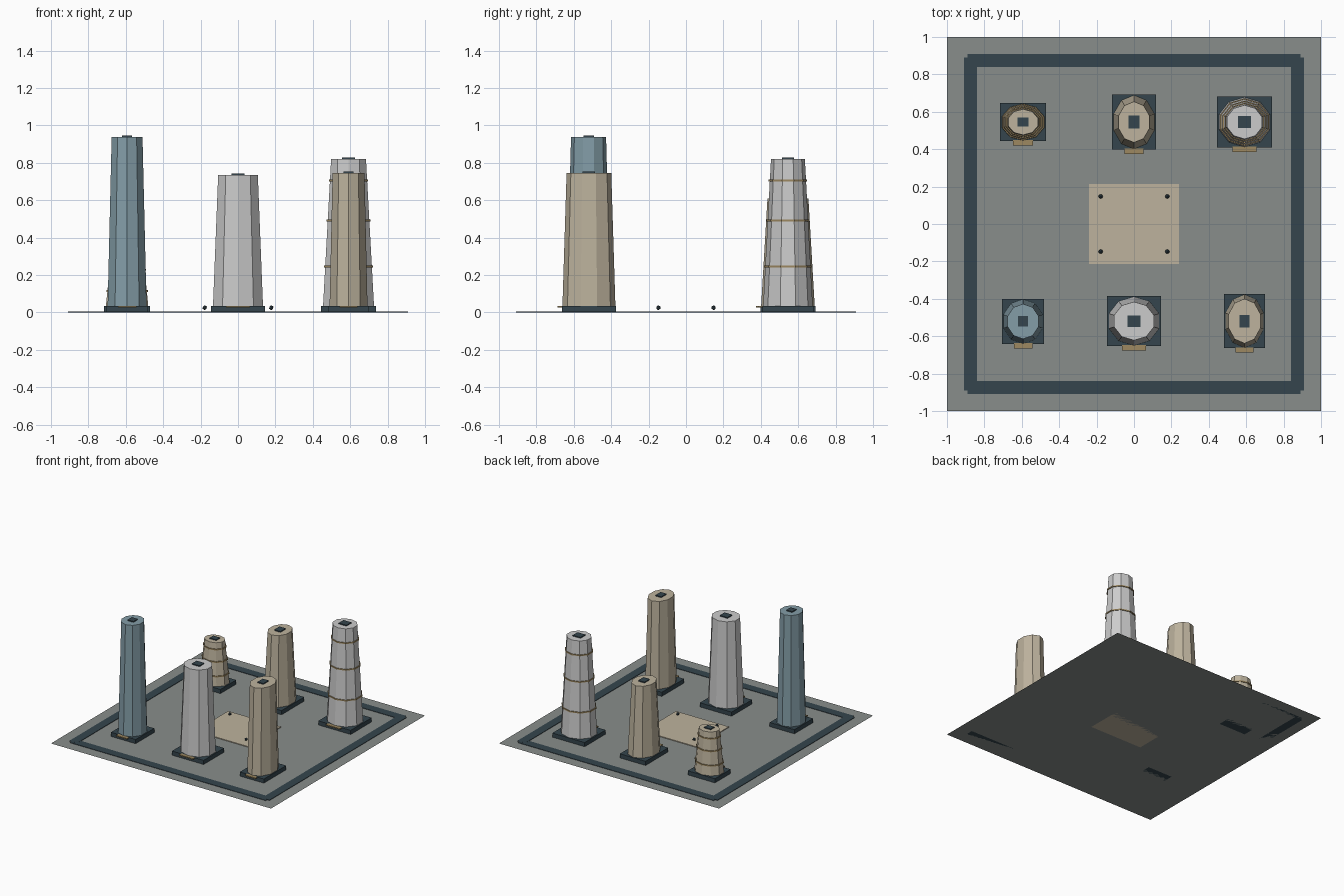
import bpy, bmesh, math

if "Cube" in bpy.data.objects:
    bpy.data.objects.remove(bpy.data.objects["Cube"])

def material(name, col):
    m = bpy.data.materials.new(name)
    m.diffuse_color = (*col, 1)
    m.use_nodes = True
    m.node_tree.nodes["Principled BSDF"].inputs["Base Color"].default_value = m.diffuse_color
    return m

GROUND = material("paving", (0.25, 0.27, 0.26))
DARK = material("dark_slate", (0.035, 0.06, 0.075))
SAND = material("sand", (0.51, 0.45, 0.34))
OCHRE = material("ochre", (0.34, 0.25, 0.12))
BLUE = material("blue_grey", (0.23, 0.34, 0.39))
PALE = material("pale_stone", (0.54, 0.57, 0.55))

def finish(name, bm, mat):
    me = bpy.data.meshes.new(name)
    bm.to_mesh(me)
    bm.free()
    me.materials.append(mat)
    ob = bpy.data.objects.new(name, me)
    bpy.context.collection.objects.link(ob)
    return ob

def box(name, x0, x1, y0, y1, z0, z1, mat):
    bm = bmesh.new()
    bmesh.ops.create_cube(bm, size=1)
    bmesh.ops.scale(bm, vec=(x1 - x0, y1 - y0, z1 - z0), verts=bm.verts)
    bmesh.ops.translate(bm, vec=((x0 + x1) / 2, (y0 + y1) / 2, (z0 + z1) / 2), verts=bm.verts)
    return finish(name, bm, mat)

def shaft(name, x, y, rx, ry, z0, z1, taper, mat, sides=10):
    """Tapered oval prism with a corner pointing along y."""
    bm = bmesh.new()
    rings = []
    for z, s in ((z0, 1), (z1, taper)):
        rings.append([bm.verts.new((x + s * rx * math.sin(2 * math.pi * i / sides),
                                    y + s * ry * math.cos(2 * math.pi * i / sides), z))
                      for i in range(sides)])
    low, high = rings
    for i in range(sides):
        j = (i + 1) % sides
        bm.faces.new((low[i], low[j], high[j], high[i]))
    bm.faces.new(low)
    bm.faces.new(high)
    bmesh.ops.recalc_face_normals(bm, faces=bm.faces)
    return finish(name, bm, mat)

# Ground sheet
bm = bmesh.new()
bmesh.ops.create_grid(bm, x_segments=1, y_segments=1, size=1)
finish("ground", bm, GROUND)

# Perimeter road and central plaza
for s, a, b in ((-1, "left", "front"), (1, "right", "back")):
    lo, hi = sorted((s * 0.84, s * 0.91))
    box("road_" + a, lo, hi, -0.89, 0.89, 0, 0.004, DARK)
    box("road_" + b, -0.89, 0.89, lo, hi, 0, 0.0035, DARK)
box("plaza", -0.24, 0.24, -0.213, 0.215, 0, 0.006, SAND)

# Small plaza lamps
for x in (-0.178, 0.178):
    for y in (-0.148, 0.148):
        bm = bmesh.new()
        bmesh.ops.create_icosphere(bm, subdivisions=1, radius=0.013)
        bmesh.ops.translate(bm, vec=(x, y, 0.025), verts=bm.verts)
        finish("lamp", bm, DARK)

def tower(name, x, y, hx, hy, height, taper, mat, bands=()):
    box(name + "_base", x - hx, x + hx, y - hy, y + hy, 0, 0.034, DARK)
    rx, ry, z0 = hx * 0.98, hy * 0.98, 0.02
    shaft(name + "_body", x, y, rx, ry, z0, height, taper, mat)
    # Belt courses follow the taper
    for f in bands:
        z = f * height
        s = 1 + (taper - 1) * (z - z0) / (height - z0)
        shaft(name + "_band", x, y, rx * s + 0.006, ry * s + 0.006,
              z - 0.005, z + 0.005, 1, OCHRE)
    # Roof hatch and entrance slab
    box(name + "_roof_unit", x - hx * 0.24, x + hx * 0.24, y - hy * 0.23, y + hy * 0.23,
        height - 0.002, height + 0.008, DARK)
    box(name + "_entrance", x - hx * 0.44, x + hx * 0.44, y - hy - 0.023, y - hy + 0.005,
        0.026, 0.035, OCHRE)

BELTS = (0.3, 0.6, 0.86)
tower("front_left_tower", -0.593, -0.521, 0.112, 0.121, 0.938, 0.79, BLUE)
tower("front_middle_tower", 0, -0.519, 0.144, 0.133, 0.735, 0.79, PALE)
tower("front_right_tower", 0.591, -0.519, 0.109, 0.145, 0.746, 0.84, SAND)
tower("back_left_tower", -0.593, 0.545, 0.123, 0.102, 0.38, 0.69, SAND, BELTS)
tower("back_middle_tower", 0, 0.545, 0.117, 0.147, 0.61, 0.76, SAND)
tower("back_right_tower", 0.591, 0.545, 0.147, 0.136, 0.82, 0.68, PALE, BELTS)
